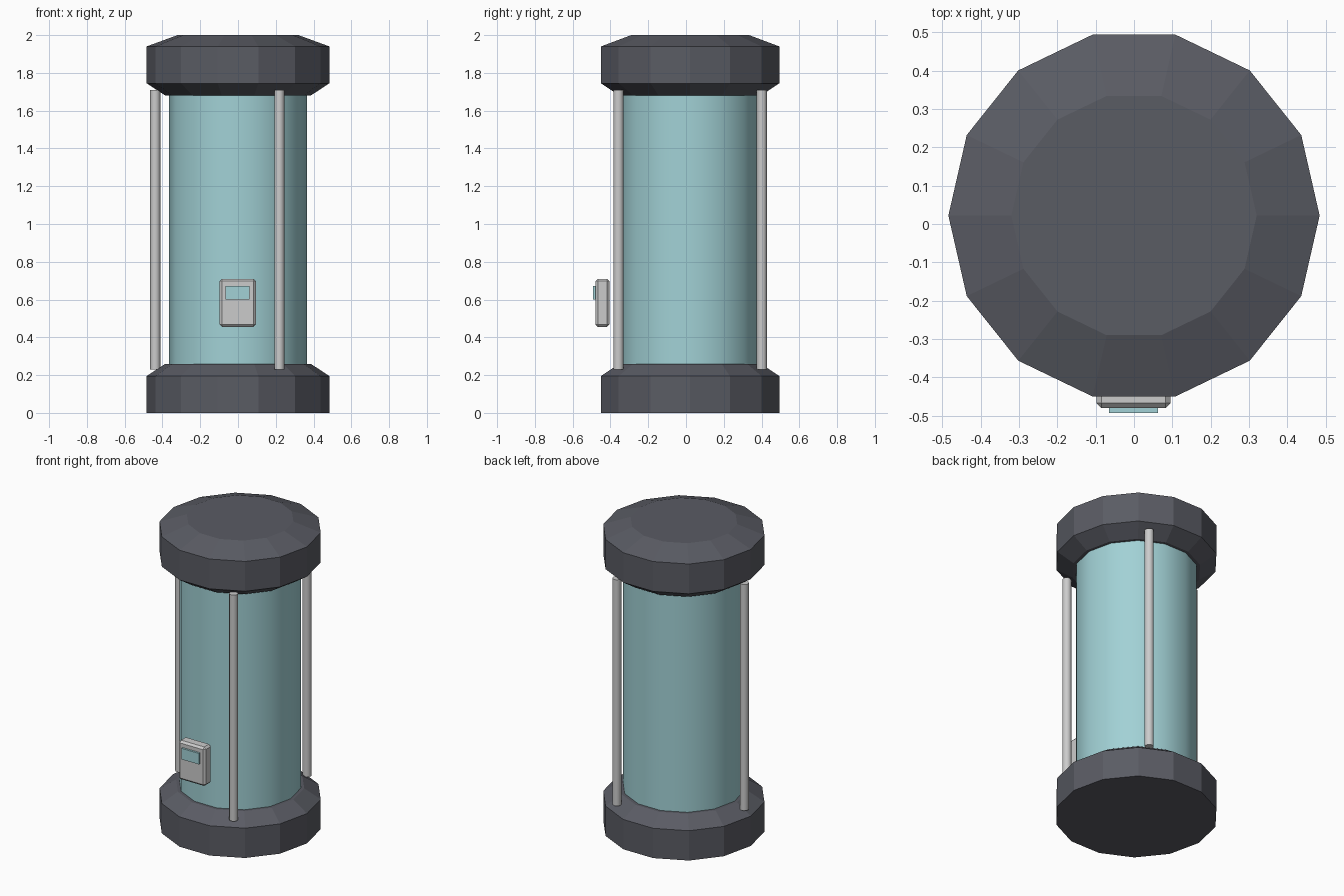
import bpy, bmesh, math

if "Cube" in bpy.data.objects:
    bpy.data.objects.remove(bpy.data.objects["Cube"])

SIDES = 14
CY = 0.022  # the tube axis sits slightly behind centre, as the panel sticks out in front


def material(name, rgb):
    m = bpy.data.materials.new(name)
    m.diffuse_color = (*rgb, 1.0)
    m.use_nodes = True
    m.node_tree.nodes["Principled BSDF"].inputs["Base Color"].default_value = m.diffuse_color
    return m


dark = material("dark_metal", (0.102, 0.106, 0.127))
teal = material("teal_glass", (0.36, 0.64, 0.67))
grey = material("light_grey", (0.60, 0.60, 0.60))


def add_object(name, bm, mat):
    bmesh.ops.recalc_face_normals(bm, faces=bm.faces)
    mesh = bpy.data.meshes.new(name)
    bm.to_mesh(mesh)
    bm.free()
    mesh.materials.append(mat)
    ob = bpy.data.objects.new(name, mesh)
    bpy.context.collection.objects.link(ob)
    return ob


def lathe(name, profile, sides, centre, mat, smooth=False):
    """Stack rings of (radius, z) into a closed solid."""
    bm = bmesh.new()
    rings = []
    for r, z in profile:
        angles = [2 * math.pi * i / sides for i in range(sides)]
        rings.append([bm.verts.new((centre[0] + r * math.cos(a),
                                    centre[1] + r * math.sin(a), z)) for a in angles])
    for low, high in zip(rings, rings[1:]):
        for i in range(sides):
            j = (i + 1) % sides
            bm.faces.new((low[i], low[j], high[j], high[i]))
    bm.faces.new(rings[0][::-1])
    bm.faces.new(rings[-1])
    # smooth the side walls, keep the end caps flat
    for f in bm.faces:
        f.smooth = smooth and len(f.verts) == 4
    ob = add_object(name, bm, mat)
    if smooth:
        bpy.ops.object.select_all(action='DESELECT')
        ob.select_set(True)
        bpy.context.view_layer.objects.active = ob
        bpy.ops.object.shade_smooth_by_angle(angle=math.radians(50))
    return ob


def box(name, lo, hi, mat, bevel=0.0):
    bm = bmesh.new()
    bmesh.ops.create_cube(bm, size=1.0)
    for v in bm.verts:
        v.co = [(a + b) / 2 + c * (b - a) for a, b, c in zip(lo, hi, v.co)]
    if bevel:
        bmesh.ops.bevel(bm, geom=bm.edges[:], offset=bevel, segments=1, affect='EDGES')
    return add_object(name, bm, mat)


# Base and lid
lathe("base", [(0.484, 0), (0.484, 0.195), (0.385, 0.26)], SIDES, (0, CY), dark)
lathe("lid", [(0.385, 1.68), (0.484, 1.745), (0.484, 1.94), (0.32, 2.0)], SIDES, (0, CY), dark)

# Glass tube
lathe("glass_tube", [(0.365, 0.2), (0.365, 1.74)], SIDES, (0, CY), teal, smooth=True)

# Three support rods around the tube
for k in range(3):
    a = math.radians(60 + 120 * k)
    lathe(f"support_rod_{k + 1}", [(0.027, 0.23), (0.027, 1.71)], 12,
          (0.438 * math.cos(a), CY + 0.438 * math.sin(a)), grey, smooth=True)

# Control panel with its screen
box("control_panel", (-0.098, -0.48, 0.455), (0.095, -0.405, 0.71), grey, bevel=0.013)
box("panel_screen", (-0.065, -0.493, 0.6), (0.062, -0.47, 0.672), teal)
